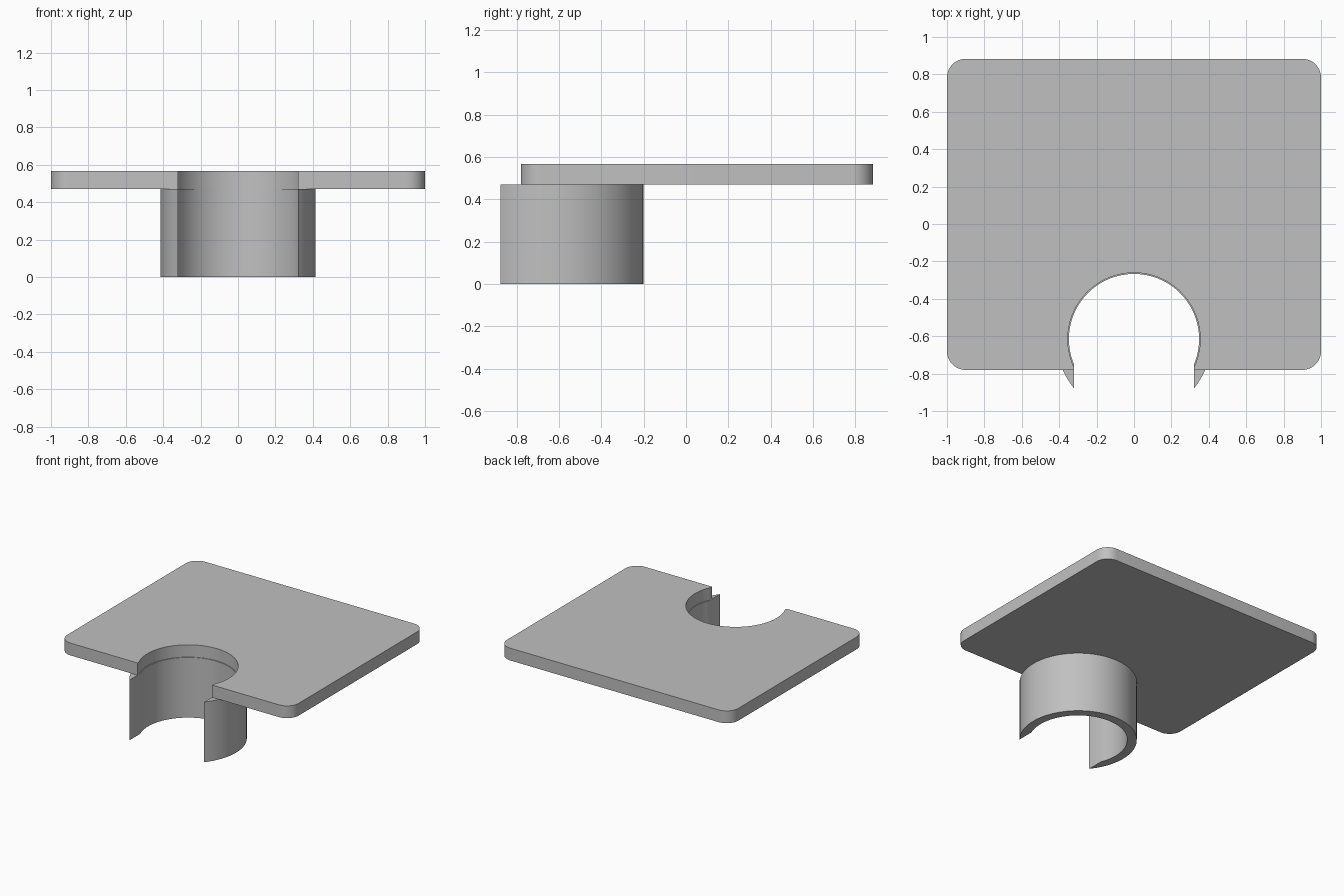
import bpy
import bmesh
from math import sin, cos, asin, pi, radians

if "Cube" in bpy.data.objects:
    bpy.data.objects.remove(bpy.data.objects["Cube"])

# Main dimensions
CY = -0.615                 # centre of the round socket
SLOT = 0.322                # half width of the front opening
OUTER, INNER, HOLE = 0.415, 0.348, 0.354
PLATE_BOTTOM, PLATE_TOP = 0.47, 0.566
FRONT, BACK, CORNER = -0.78, 0.883, 0.1

grey = bpy.data.materials.new("plain grey")
grey.use_nodes = True
colour = (0.53, 0.53, 0.53, 1)
grey.diffuse_color = colour
grey.node_tree.nodes["Principled BSDF"].inputs["Base Color"].default_value = colour


def arc(cx, cy, r, start, end, n):
    steps = [start + (end - start) * i / n for i in range(n + 1)]
    return [(cx + r * cos(a), cy + r * sin(a)) for a in steps]


def socket_arc(r, n=64):
    """Arc from the right slot edge round the back to the left one."""
    a = pi / 2 - asin(SLOT / r)
    return arc(0, CY, r, -a, pi + a, n)


def extrude_profile(name, points, z0, z1):
    bm = bmesh.new()
    face = bm.faces.new([bm.verts.new((x, y, z0)) for x, y in points])
    top = bmesh.ops.extrude_face_region(bm, geom=[face])["geom"]
    verts = [v for v in top if isinstance(v, bmesh.types.BMVert)]
    bmesh.ops.translate(bm, verts=verts, vec=(0, 0, z1 - z0))
    bmesh.ops.recalc_face_normals(bm, faces=bm.faces)
    mesh = bpy.data.meshes.new(name)
    bm.to_mesh(mesh)
    bm.free()
    mesh.materials.append(grey)
    mesh.shade_smooth()
    mesh.set_sharp_from_angle(angle=radians(30))
    obj = bpy.data.objects.new(name, mesh)
    bpy.context.collection.objects.link(obj)
    return obj


# Open collar under the plate
extrude_profile("socket_collar",
                socket_arc(OUTER) + socket_arc(INNER)[::-1],
                0, PLATE_BOTTOM)

# Rounded plate with the keyhole notch in its front edge
outline = [(SLOT, FRONT)]
for i, (sx, y) in enumerate([(1, FRONT + CORNER), (1, BACK - CORNER),
                             (-1, BACK - CORNER), (-1, FRONT + CORNER)]):
    start = (i - 1) * pi / 2
    outline += arc(sx * (1 - CORNER), y, CORNER, start, start + pi / 2, 12)
outline.append((-SLOT, FRONT))
outline += socket_arc(HOLE)[::-1]
extrude_profile("top_plate", outline, PLATE_BOTTOM, PLATE_TOP)
